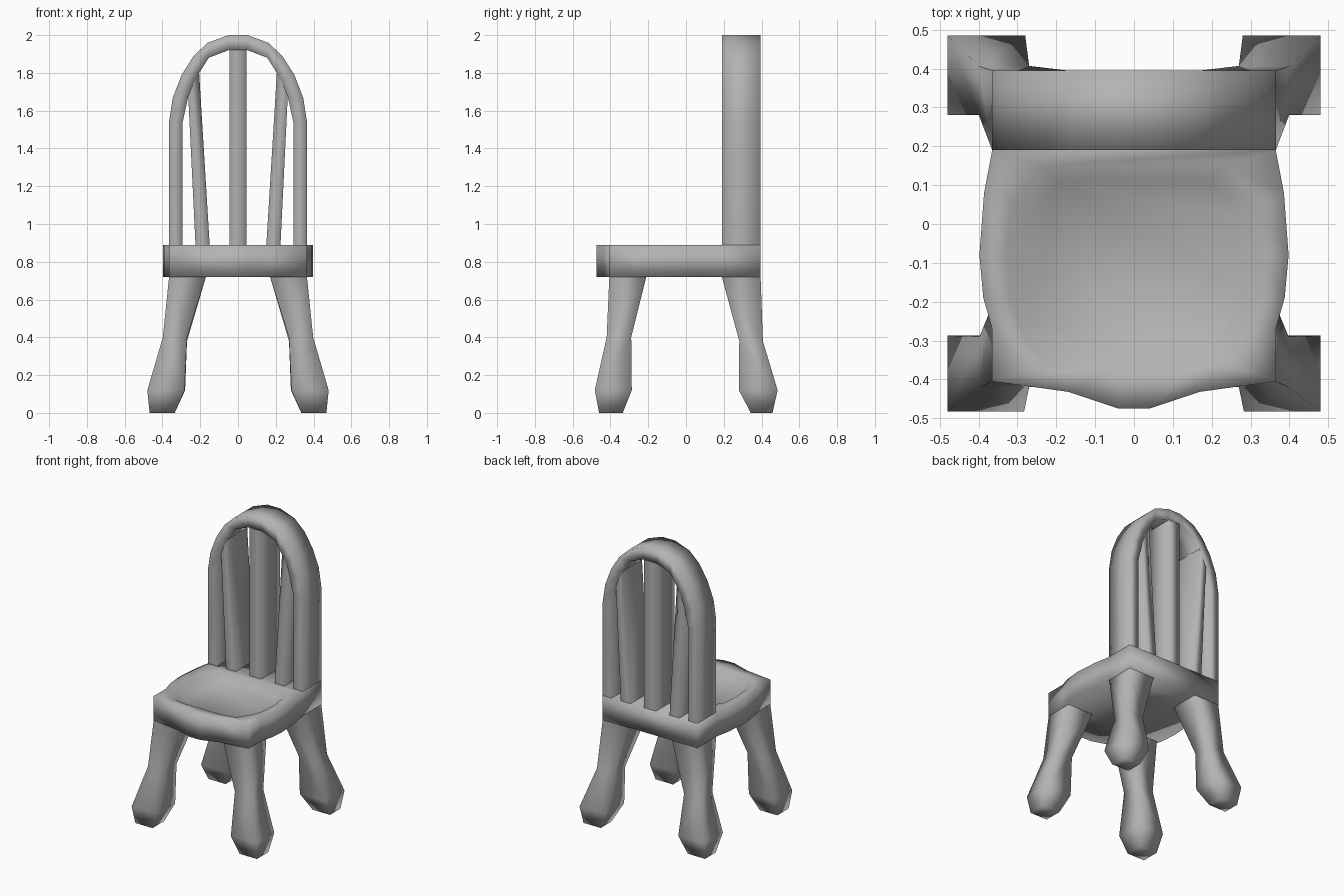
import bpy, bmesh

if "Cube" in bpy.data.objects:
    bpy.data.objects.remove(bpy.data.objects["Cube"])

Y0, Y1 = 0.19, 0.395          # depth of the backrest
SEAT_TOP, SEAT_BOT = 0.89, 0.72

grey = bpy.data.materials.new("dark_grey")
grey.diffuse_color = (0.45, 0.45, 0.45, 1)
grey.use_nodes = True
grey.node_tree.nodes["Principled BSDF"].inputs["Base Color"].default_value = grey.diffuse_color


def finish(name, bm):
    bmesh.ops.recalc_face_normals(bm, faces=bm.faces)
    mesh = bpy.data.meshes.new(name)
    bm.to_mesh(mesh)
    bm.free()
    for p in mesh.polygons:
        p.use_smooth = True
    mesh.materials.append(grey)
    ob = bpy.data.objects.new(name, mesh)
    bpy.context.collection.objects.link(ob)
    return ob


def bridge(bm, a, b):
    n = len(a)
    for i in range(n):
        j = (i + 1) % n
        bm.faces.new((a[i], a[j], b[j], b[i]))


def loft(name, rings, cap_end=False):
    """Join equal-length rings of points; ends hidden in other parts stay open."""
    bm = bmesh.new()
    loops = [[bm.verts.new(p) for p in r] for r in rings]
    for a, b in zip(loops, loops[1:]):
        bridge(bm, a, b)
    if cap_end:
        bm.faces.new(loops[-1])
    return finish(name, bm)


def mirrored(half):
    return half + [(-x, y) for x, y in reversed(half)]


# Seat: bowed outline with a dished top and a flat strip below the backrest
half = [(0.04, -0.475), (0.17, -0.432), (0.365, -0.405), (0.365, -0.27),
        (0.388, -0.19), (0.398, -0.08), (0.386, 0.08), (0.365, Y0)]
hollow = [(0.04, -0.34), (0.12, -0.34), (0.20, -0.325), (0.25, -0.25),
          (0.275, -0.18), (0.28, -0.08), (0.27, 0.02), (0.20, 0.11)]
lip = [(x * 1.17, -0.12 + (y + 0.12) * 1.17) for x, y in hollow]
bm = bmesh.new()
k = len(half)


def ring(points, z):
    return [bm.verts.new((x, y, z)) for x, y in points]


top, bot = ring(mirrored(half), SEAT_TOP), ring(mirrored(half), SEAT_BOT)
rear = [(0.365, Y1), (-0.365, Y1)]
rear_top, rear_bot = ring(rear, SEAT_TOP), ring(rear, SEAT_BOT)
rim, dish = ring(mirrored(lip), SEAT_TOP - 0.005), ring(mirrored(hollow), 0.845)
bridge(bm, top, rim)
bridge(bm, rim, dish)
bm.faces.new(dish)
bm.faces.new((top[k - 1], rear_top[0], rear_top[1], top[k]))
bridge(bm, top[:k] + rear_top + top[k:], bot[:k] + rear_bot + bot[k:])
bm.faces.new(bot[:k] + rear_bot + bot[k:])
finish("seat", bm)

# Backrest hoop: inner and outer arch extruded in depth
outer = [(0.365, SEAT_TOP), (0.365, 1.54), (0.345, 1.67), (0.298, 1.79),
         (0.235, 1.89), (0.16, 1.96), (0.05, 2.0)]
inner = [(0.295, SEAT_TOP), (0.295, 1.53), (0.262, 1.68), (0.233, 1.75),
         (0.205, 1.80), (0.155, 1.88), (0.05, 1.92)]
loft("back_hoop", [[(xo, Y0, zo), (xo, Y1, zo), (xi, Y1, zi), (xi, Y0, zi)]
                   for (xo, zo), (xi, zi) in zip(mirrored(outer), mirrored(inner))])


# Slats: deep boards running from the seat into the hoop
def slat(name, x0, x1, t0, t1, z0, z1):
    loft(name, [[(x0, Y0, SEAT_TOP), (x1, Y0, SEAT_TOP),
                 (x1, Y1, SEAT_TOP), (x0, Y1, SEAT_TOP)],
                [(t0, Y0, z0), (t1, Y0, z1), (t1, Y1, z1), (t0, Y1, z0)]])


slat("centre_slat", -0.045, 0.045, -0.045, 0.045, 1.925, 1.925)
for side, s in (("right", 1), ("left", -1)):
    slat(side + "_slat", s * 0.15, s * 0.225, s * 0.206, s * 0.264, 1.805, 1.69)

# Legs: square section, thin ankle and swollen foot
# each row: z, x inner, x outer, y inner, y outer (distances from centre)
front_rows = [(0.72, 0.17, 0.365, 0.21, 0.406), (0.40, 0.27, 0.398, 0.29, 0.42),
              (0.12, 0.283, 0.48, 0.287, 0.483), (0, 0.335, 0.468, 0.335, 0.46)]
rear_rows = [(0.72, 0.17, 0.365, 0.19, 0.395), (0.38, 0.27, 0.40, 0.282, 0.407),
             (0.12, 0.28, 0.48, 0.28, 0.485), (0, 0.335, 0.468, 0.343, 0.458)]
for end, rows, f in (("front", front_rows, -1), ("rear", rear_rows, 1)):
    for side, s in (("right", 1), ("left", -1)):
        loft(f"{end}_{side}_leg",
             [[(s * a, f * c, z), (s * b, f * c, z),
               (s * b, f * d, z), (s * a, f * d, z)] for z, a, b, c, d in rows],
             cap_end=True)
